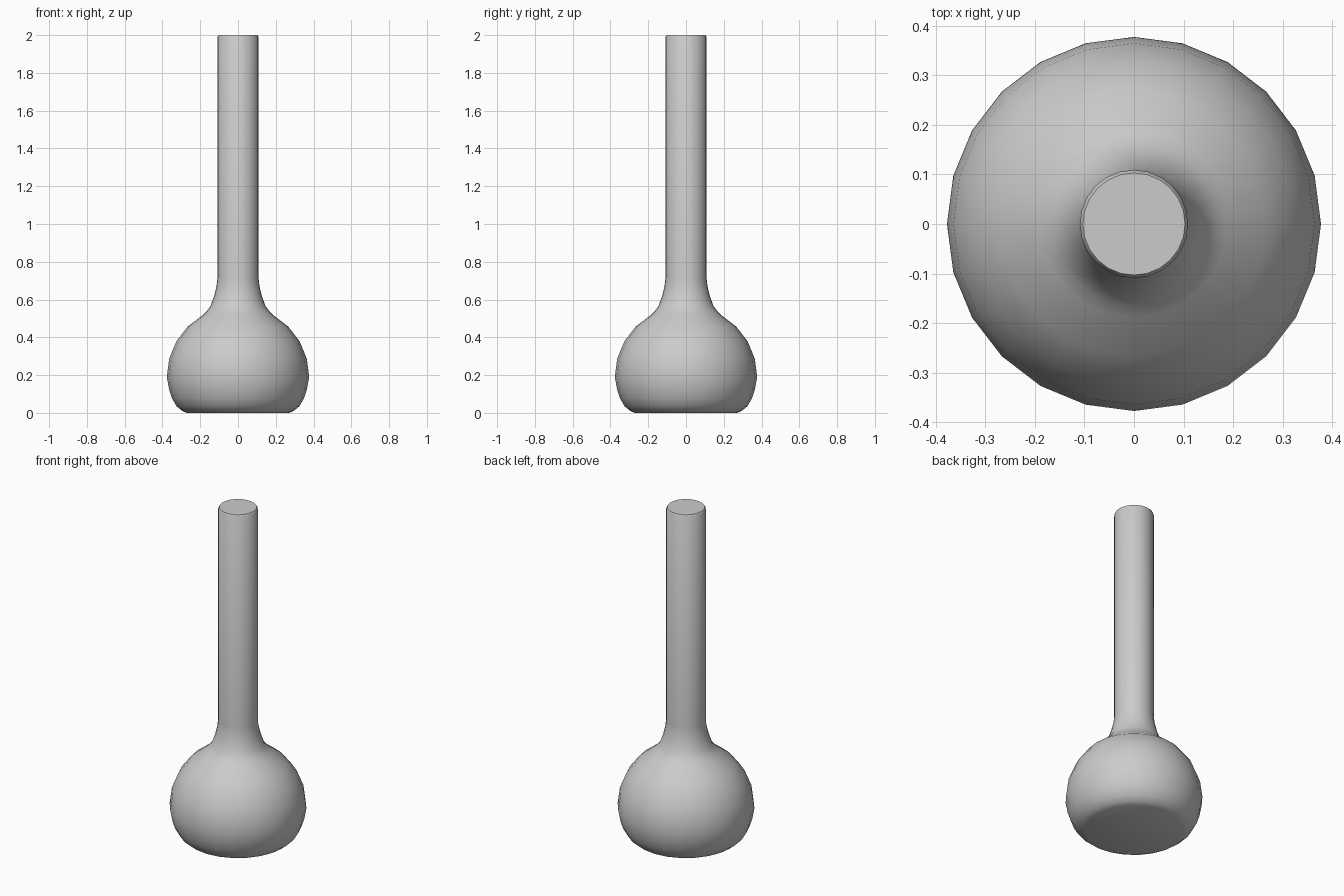
import bpy, bmesh, math

if "Cube" in bpy.data.objects:
    bpy.data.objects.remove(bpy.data.objects["Cube"])

SIDES = 24
R, CZ = 0.377, 0.19   # bulb radius and centre height


def lathe(name, profile):
    """Revolve (radius, height) points around z and cap both ends."""
    bm = bmesh.new()
    rings = [[bm.verts.new((r * math.cos(2 * math.pi * i / SIDES),
                            r * math.sin(2 * math.pi * i / SIDES), z))
              for i in range(SIDES)] for r, z in profile]
    for a, b in zip(rings, rings[1:]):
        for i in range(SIDES):
            j = (i + 1) % SIDES
            bm.faces.new((a[i], a[j], b[j], b[i]))
    bm.faces.new(rings[0][::-1])
    bm.faces.new(rings[-1])
    mesh = bpy.data.meshes.new(name)
    bm.to_mesh(mesh)
    bm.free()
    obj = bpy.data.objects.new(name, mesh)
    bpy.context.collection.objects.link(obj)
    bpy.context.view_layer.objects.active = obj
    obj.select_set(True)
    bpy.ops.object.shade_smooth_by_angle(angle=math.radians(40))
    return obj


# Flattened base with a rounded lower edge
base = [(0.27, 0.0), (0.295, 0.01), (0.325, 0.035), (0.35, 0.078), (0.365, 0.125)]
# Spherical bulb, in 15 degree steps
bulb = [(R * math.cos(math.radians(a)), CZ + R * math.sin(math.radians(a)))
        for a in (0, 15, 30, 45, 60)]
# Flared neck, long straight stem and small chamfer at the top
stem = [(0.165, 0.54), (0.146, 0.565), (0.126, 0.62), (0.114, 0.67),
        (0.109, 0.715), (0.109, 1.99), (0.103, 2.0)]

lathe("bulb_and_stem", base + bulb + stem)
